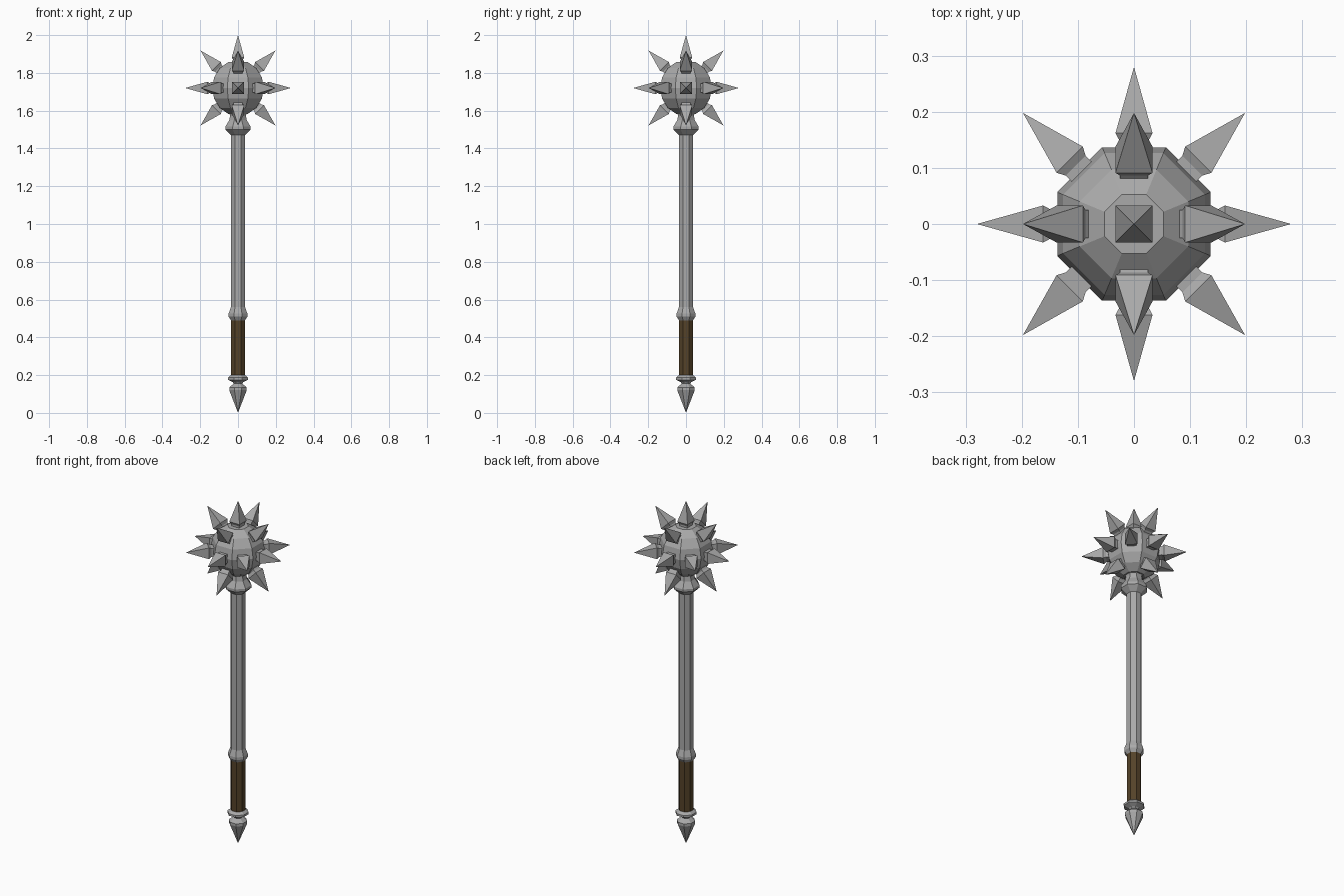
import bpy, bmesh, math
from mathutils import Vector, Matrix

cube = bpy.data.objects.get("Cube")
if cube:
    bpy.data.objects.remove(cube)


def material(name, colour):
    m = bpy.data.materials.new(name)
    m.use_nodes = True
    m.diffuse_color = (*colour, 1)
    m.node_tree.nodes["Principled BSDF"].inputs["Base Color"].default_value = (*colour, 1)
    return m


steel = material("steel", (0.40, 0.40, 0.40))
leather = material("brown leather", (0.09, 0.055, 0.022))


def finish(bm, name, mat):
    bmesh.ops.recalc_face_normals(bm, faces=bm.faces)
    mesh = bpy.data.meshes.new(name)
    bm.to_mesh(mesh)
    bm.free()
    mesh.materials.append(mat)
    obj = bpy.data.objects.new(name, mesh)
    bpy.context.collection.objects.link(obj)
    return obj


def lathe(name, profile, mat, sides=8, turn=math.pi / 8):
    """Stack of polygon rings given as (radius, height); radius 0 makes a point."""
    bm = bmesh.new()
    rings = []
    for r, z in profile:
        if r == 0:
            rings.append([bm.verts.new((0, 0, z))] * sides)
        else:
            angles = [turn + math.tau * i / sides for i in range(sides)]
            rings.append([bm.verts.new((r * math.cos(a), r * math.sin(a), z)) for a in angles])
    for low, high in zip(rings, rings[1:]):
        for i in range(sides):
            j = (i + 1) % sides
            bm.faces.new(dict.fromkeys((low[i], low[j], high[j], high[i])))
    for ring in (rings[0], rings[-1]):
        if ring[0] != ring[1]:
            bm.faces.new(ring)
    return finish(bm, name, mat)


# Handle, from the pointed pommel up to the neck under the head
lathe("pommel", [(0, 0), (0.05, 0.12), (0.05, 0.135), (0.024, 0.155), (0.03, 0.163),
                 (0.057, 0.175), (0.057, 0.187), (0.04, 0.2)], steel)
lathe("grip", [(0.04, 0.2), (0.04, 0.49)], leather)
lathe("lower_collar", [(0.04, 0.49), (0.054, 0.51), (0.054, 0.525), (0.041, 0.56)], steel)
lathe("shaft", [(0.041, 0.55), (0.041, 1.48)], steel)
lathe("upper_collar", [(0.041, 1.47), (0.073, 1.5), (0.073, 1.515), (0.05, 1.55),
                       (0.045, 1.575), (0.06, 1.61)], steel)

# Faceted ball
HEAD = Vector((0, 0, 1.72))
BALL = 0.148
steps = 8
ball = [(BALL * math.sin(math.pi * k / steps), HEAD.z - BALL * math.cos(math.pi * k / steps))
        for k in range(1, steps)]
lathe("ball", ball, steel)


# Square spikes along every axis and diagonal, except where the neck is
def spike(name, direction):
    d = Vector(direction).normalized()
    side = d.cross((0, 0, 1))
    side = side.normalized() if side.length > 0.01 else Vector((1, 0, 0))
    up = side.cross(d)
    bm = bmesh.new()
    tip = bm.verts.new(HEAD + d * 0.28)
    rings = []
    for half, out in ((0.025, 0.125), (0.025, 0.147), (0.033, 0.162)):
        rings.append([bm.verts.new(HEAD + d * out + side * a * half + up * b * half)
                      for a, b in ((-1, -1), (1, -1), (1, 1), (-1, 1))])
    bm.faces.new(rings[0])
    for i in range(4):
        j = (i + 1) % 4
        for low, high in zip(rings, rings[1:]):
            bm.faces.new((low[i], low[j], high[j], high[i]))
        bm.faces.new((rings[-1][i], rings[-1][j], tip))
    finish(bm, name, steel)


span = (-1, 0, 1)
for x in span:
    for y in span:
        for z in span:
            if abs(x) + abs(y) + abs(z) in (1, 2) and (x, y, z) != (0, 0, -1):
                spike("spike", (x, y, z))
